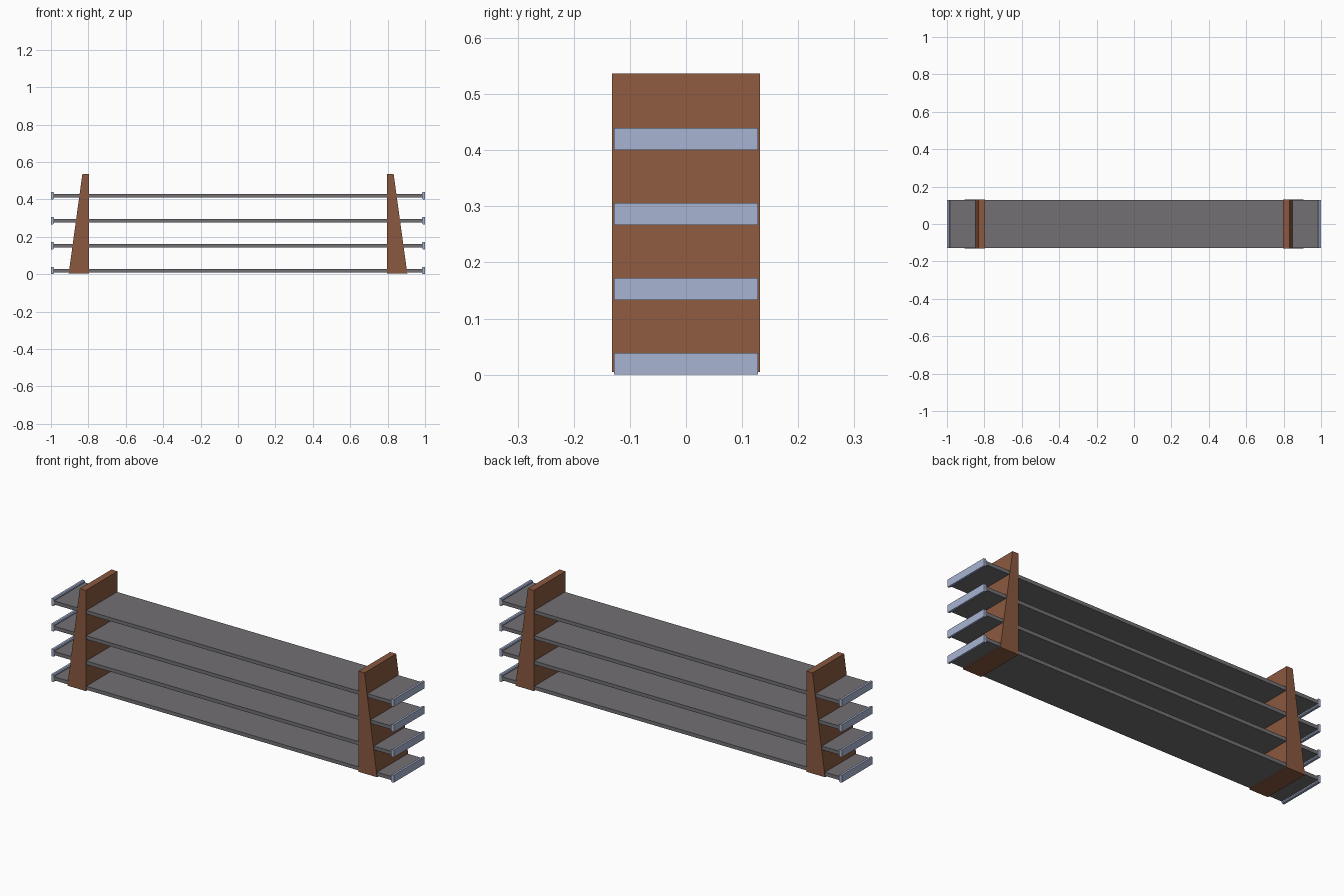
import bpy

if "Cube" in bpy.data.objects:
    bpy.data.objects.remove(bpy.data.objects["Cube"])


def srgb(r, g, b):
    lin = lambda c: c / 12.92 if c <= 0.04045 else ((c + 0.055) / 1.055) ** 2.4
    return (lin(r / 255), lin(g / 255), lin(b / 255), 1)


def material(name, rgb):
    m = bpy.data.materials.new(name)
    m.diffuse_color = srgb(*rgb)
    m.use_nodes = True
    m.node_tree.nodes["Principled BSDF"].inputs["Base Color"].default_value = m.diffuse_color
    return m


wood = material("brown wood", (138, 88, 63))
grey = material("grey board", (114, 112, 116))
blue = material("pale blue metal", (168, 180, 210))


def extrude_y(name, profile, half_depth, mat):
    """Extrude an x-z profile along y."""
    n = len(profile)
    verts = [(x, y, z) for y in (-half_depth, half_depth) for x, z in profile]
    faces = [tuple(range(n)), tuple(range(2 * n - 1, n - 1, -1))]
    faces += [(i, i + n, (i + 1) % n + n, (i + 1) % n) for i in range(n)]
    mesh = bpy.data.meshes.new(name)
    mesh.from_pydata(verts, [], faces)
    mesh.materials.append(mat)
    obj = bpy.data.objects.new(name, mesh)
    bpy.context.collection.objects.link(obj)
    return obj


def mirrored(name, profile, half_depth, mat):
    """Build a part on the right and its mirror image on the left."""
    extrude_y(name + "_right", profile, half_depth, mat)
    extrude_y(name + "_left", [(-x, z) for x, z in reversed(profile)], half_depth, mat)


# Tapered side supports, upright on the inside and sloping outside
mirrored("side_support", [(0.797, 0.005), (0.905, 0.005), (0.832, 0.537), (0.797, 0.537)],
         0.132, wood)

for i in range(4):
    z = 0.0195 + i * 0.1335
    # Long shelf board
    extrude_y(f"shelf_{i + 1}", [(-0.99, z - 0.0095), (0.99, z - 0.0095),
                                 (0.99, z + 0.0095), (-0.99, z + 0.0095)], 0.128, grey)
    # Raised end plate with chamfered inner edges
    mirrored(f"end_plate_{i + 1}", [(0.985, z - 0.0155), (0.989, z - 0.0195), (1.0, z - 0.0195),
                                    (1.0, z + 0.0195), (0.989, z + 0.0195), (0.985, z + 0.0155)],
             0.128, blue)
